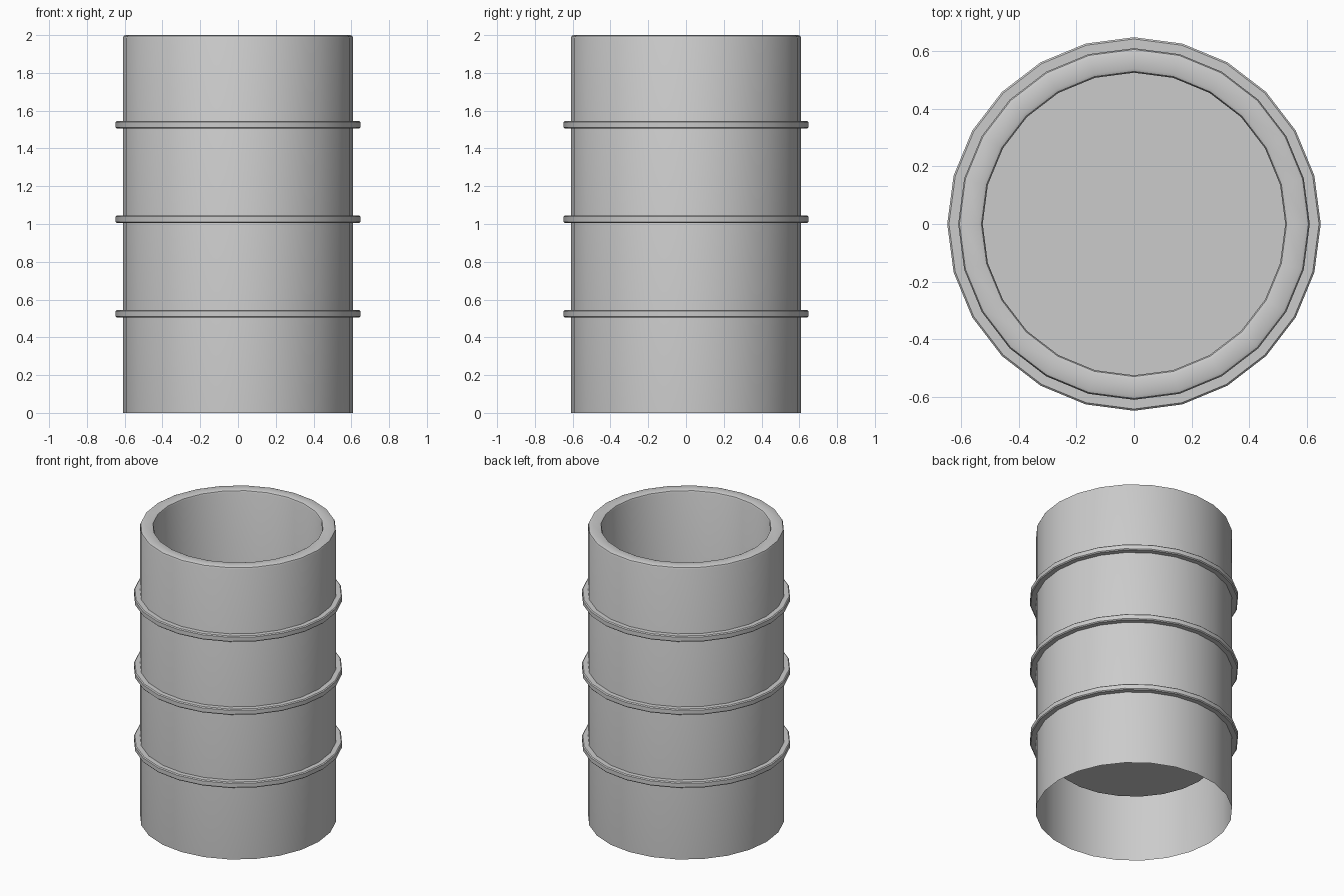
import bpy, bmesh, math

SIDES = 24

cube = bpy.data.objects.get("Cube")
if cube:
    bpy.data.objects.remove(cube, do_unlink=True)

metal = bpy.data.materials.new("grey_metal")
metal.use_nodes = True
GREY = (0.6, 0.6, 0.6, 1)
metal.diffuse_color = GREY
metal.node_tree.nodes["Principled BSDF"].inputs["Base Color"].default_value = GREY


def lathe(name, profile, cap_end=False, closed=False):
    """Spin a (radius, height) profile around z; optionally cap its last ring."""
    bm = bmesh.new()
    rings = []
    for r, z in profile:
        rings.append([bm.verts.new((r * math.cos(a), r * math.sin(a), z))
                      for a in (2 * math.pi * i / SIDES for i in range(SIDES))])
    pairs = list(zip(rings, rings[1:]))
    if closed:
        pairs.append((rings[-1], rings[0]))
    for lower, upper in pairs:
        for i in range(SIDES):
            j = (i + 1) % SIDES
            bm.faces.new((lower[i], lower[j], upper[j], upper[i]))
    if cap_end:
        bm.faces.new(rings[-1])
    mesh = bpy.data.meshes.new(name)
    bm.to_mesh(mesh)
    bm.free()
    mesh.materials.append(metal)
    obj = bpy.data.objects.new(name, mesh)
    bpy.context.collection.objects.link(obj)
    bpy.ops.object.select_all(action='DESELECT')
    obj.select_set(True)
    bpy.context.view_layer.objects.active = obj
    bpy.ops.object.shade_smooth_by_angle(angle=math.radians(35))
    return obj


# Drum: open-bottomed outer wall, rounded rim, inner wall and raised floor
OUT, INN, TOP, B = 0.61, 0.525, 2.0, 0.015
FLOOR = 0.41
lathe("drum_body", [
    (OUT, 0), (OUT, TOP - B), (OUT - 0.3 * B, TOP - 0.3 * B), (OUT - B, TOP),
    (INN + B, TOP), (INN + 0.3 * B, TOP - 0.3 * B), (INN, TOP - B),
    (INN, FLOOR)], cap_end=True)

# Three raised hoops around the wall
for label, z in (("lower", 0.505), ("middle", 1.005), ("upper", 1.505)):
    h, r, b = 0.04, 0.648, 0.006
    lathe(label + "_hoop", [
        (OUT - 0.02, z), (r - b, z), (r, z + b), (r, z + h - b),
        (r - b, z + h), (OUT - 0.02, z + h)], closed=True)
